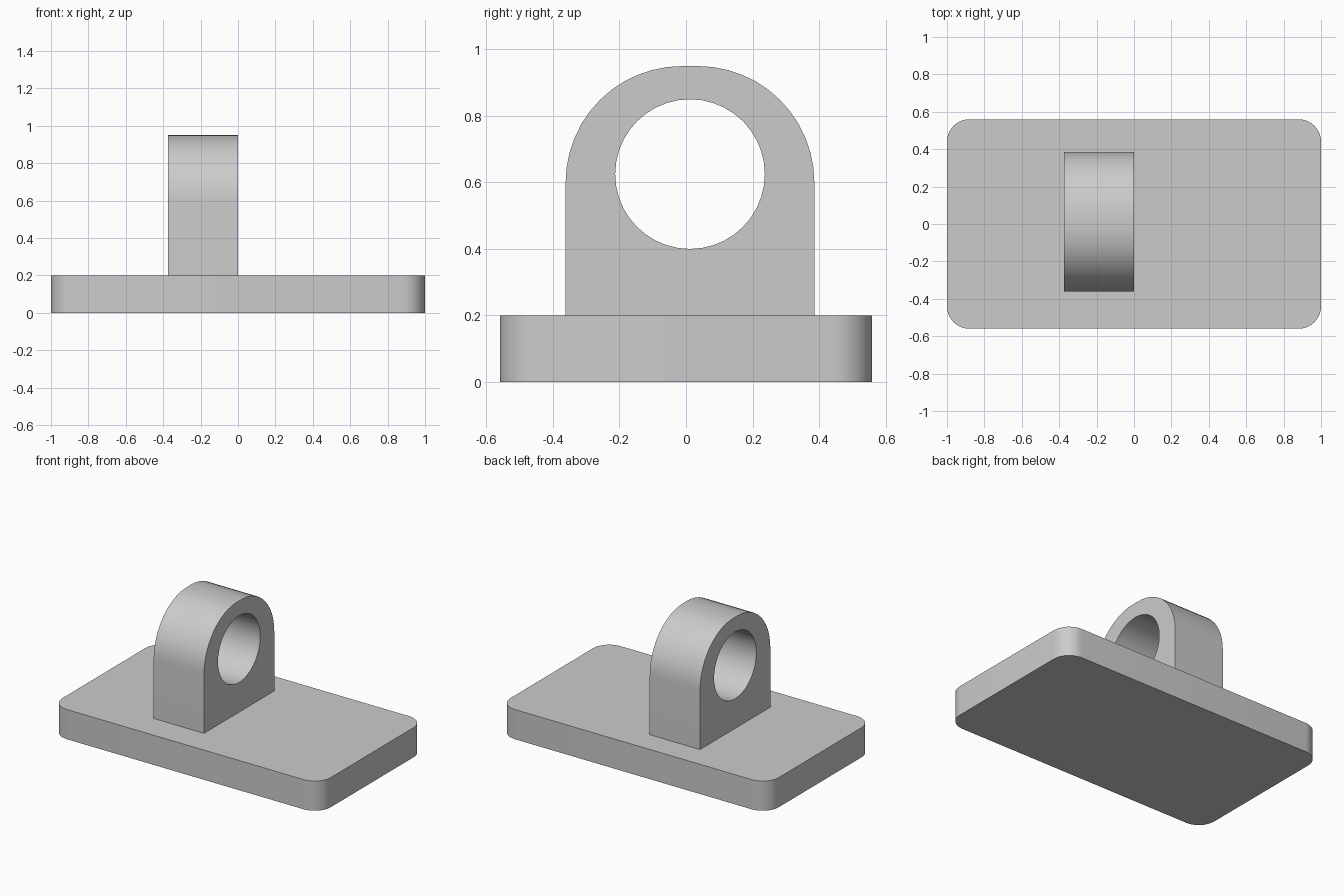
import bpy, bmesh, math
from mathutils import Vector

cube = bpy.data.objects.get("Cube")
if cube:
    bpy.data.objects.remove(cube, do_unlink=True)

grey = bpy.data.materials.new("light_grey")
grey.use_nodes = True
grey.diffuse_color = (0.6, 0.6, 0.6, 1)
grey.node_tree.nodes["Principled BSDF"].inputs["Base Color"].default_value = (0.6, 0.6, 0.6, 1)


def arc(cu, cv, radius, start, end, steps):
    """Points on an arc, angles in degrees."""
    angles = [math.radians(start + (end - start) * i / steps) for i in range(steps + 1)]
    return [(cu + radius * math.cos(a), cv + radius * math.sin(a)) for a in angles]


def prism(name, points, offset):
    """Extrude a closed outline of 3D points along an offset."""
    bm = bmesh.new()
    face = bm.faces.new([bm.verts.new(p) for p in points])
    result = bmesh.ops.extrude_face_region(bm, geom=[face], use_keep_orig=True)
    moved = [e for e in result["geom"] if isinstance(e, bmesh.types.BMVert)]
    bmesh.ops.translate(bm, verts=moved, vec=Vector(offset))
    bmesh.ops.recalc_face_normals(bm, faces=bm.faces)
    mesh = bpy.data.meshes.new(name)
    bm.to_mesh(mesh)
    bm.free()
    mesh.materials.append(grey)
    obj = bpy.data.objects.new(name, mesh)
    bpy.context.collection.objects.link(obj)
    return obj


def activate(obj):
    bpy.ops.object.select_all(action='DESELECT')
    obj.select_set(True)
    bpy.context.view_layer.objects.active = obj


# Base plate with rounded vertical corners
half_x, half_y, corner, thickness = 1.0, 0.56, 0.12, 0.2
outline = []
for i, (sx, sy) in enumerate([(1, 1), (-1, 1), (-1, -1), (1, -1)]):
    outline += arc(sx * (half_x - corner), sy * (half_y - corner), corner,
                   90 * i, 90 * i + 90, 10)
base = prism("base_plate", [(x, y, 0) for x, y in outline], (0, 0, thickness))

# Upright lug with a rounded top
centre_y, half_width, round_top, top, depth = 0.012, 0.374, 0.35, 0.95, 0.375
inner = half_width - round_top
profile = [(centre_y - half_width, thickness - 0.01), (centre_y + half_width, thickness - 0.01)]
profile += arc(centre_y + inner, top - round_top, round_top, 0, 90, 12)
profile += arc(centre_y - inner, top - round_top, round_top, 90, 180, 12)
lug = prism("lug", [(-depth, y, z) for y, z in profile], (depth, 0, 0))

# Round hole through the lug
circle = arc(centre_y, 0.625, 0.225, 0, 360, 40)[:-1]
cutter = prism("hole_cutter", [(-depth - 0.1, y, z) for y, z in circle], (depth + 0.2, 0, 0))
cutter.hide_render = True
cut = lug.modifiers.new("hole", 'BOOLEAN')
cut.operation = 'DIFFERENCE'
cut.solver = 'EXACT'
cut.object = cutter
activate(lug)
bpy.ops.object.modifier_apply(modifier=cut.name)
bpy.data.objects.remove(cutter, do_unlink=True)

# Smooth the curved walls, keep the edges crisp
for part in (base, lug):
    activate(part)
    bpy.ops.object.shade_smooth_by_angle(angle=math.radians(30))
